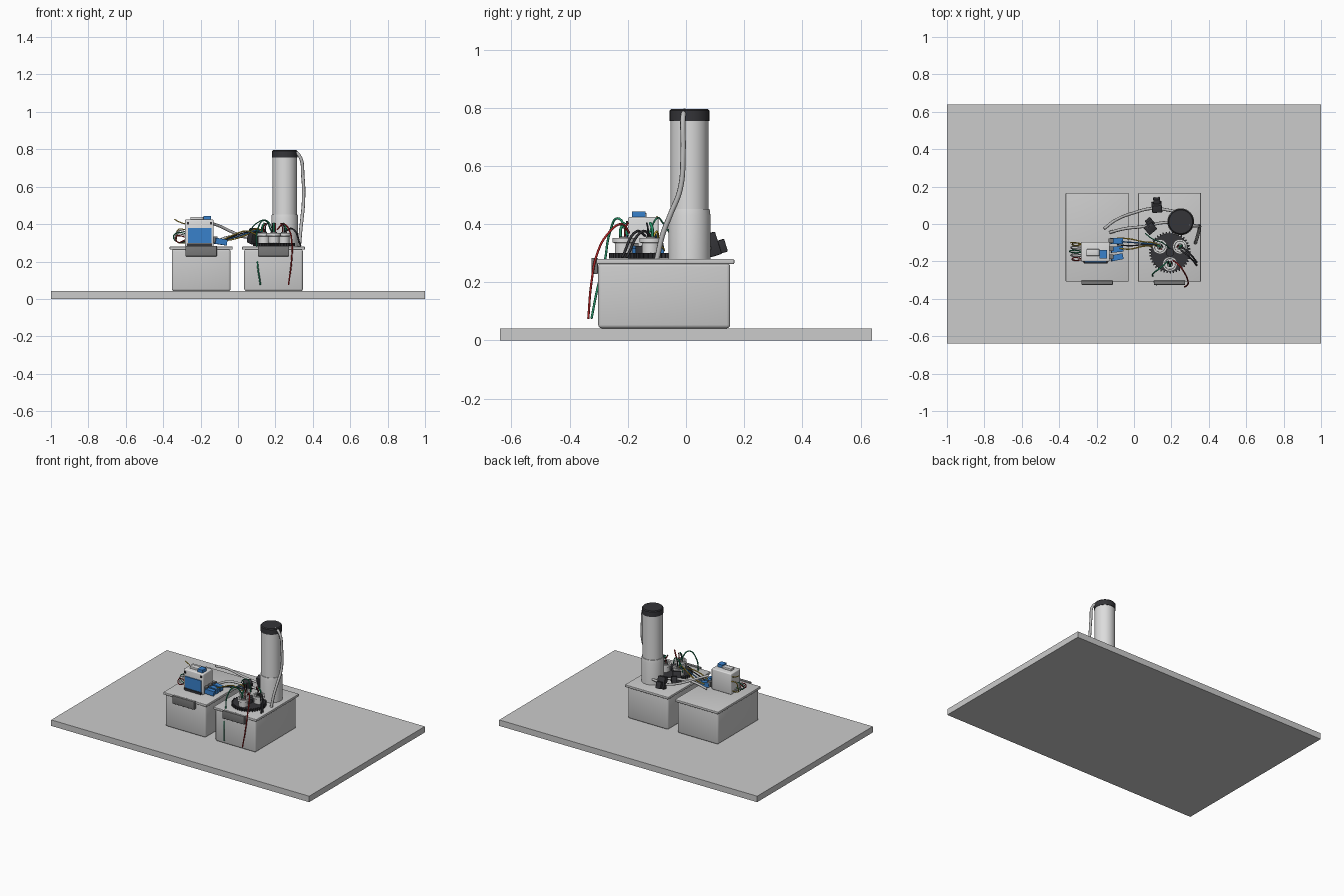
import bpy, bmesh, math
from mathutils import Vector, Matrix

if "Cube" in bpy.data.objects:
    bpy.data.objects.remove(bpy.data.objects["Cube"])


def material(name, rgb):
    m = bpy.data.materials.new(name)
    m.diffuse_color = (*rgb, 1)
    m.use_nodes = True
    m.node_tree.nodes["Principled BSDF"].inputs["Base Color"].default_value = m.diffuse_color
    return m


GREY = material("light grey", (0.60, 0.60, 0.60))
WHITE = material("off white", (0.72, 0.72, 0.72))
LATCH = material("mid grey", (0.19, 0.19, 0.19))
BLACK = material("soft black", (0.035, 0.035, 0.04))
HOSE = material("hose grey", (0.50, 0.50, 0.50))
BLUE = material("blue", (0.04, 0.22, 0.60))
RED = material("red", (0.45, 0.02, 0.02))
GREEN = material("green", (0.02, 0.30, 0.14))
YELLOW = material("yellow", (0.70, 0.48, 0.04))


def finish(name, bm, mat, smooth=False):
    bmesh.ops.recalc_face_normals(bm, faces=bm.faces)
    me = bpy.data.meshes.new(name)
    bm.to_mesh(me)
    bm.free()
    me.materials.append(mat)
    ob = bpy.data.objects.new(name, me)
    bpy.context.collection.objects.link(ob)
    if smooth:
        bpy.ops.object.select_all(action='DESELECT')
        ob.select_set(True)
        bpy.context.view_layer.objects.active = ob
        bpy.ops.object.shade_smooth_by_angle(angle=math.radians(35))
    return ob


def box(name, lo, hi, mat, bevel=0.0, rot=(0, 0, 0)):
    lo, hi = Vector(lo), Vector(hi)
    bm = bmesh.new()
    bmesh.ops.create_cube(bm, size=1)
    bmesh.ops.scale(bm, vec=hi - lo, verts=bm.verts)
    if bevel:
        bmesh.ops.bevel(bm, geom=bm.edges[:], offset=bevel, segments=3,
                        profile=0.5, affect='EDGES')
    ob = finish(name, bm, mat, bevel > 0)
    ob.location = (lo + hi) / 2
    ob.rotation_euler = rot
    return ob


def lathe(name, centre, profile, mat, n=40):
    # revolve (radius, height) points around a vertical axis
    bm = bmesh.new()
    vs = [bm.verts.new((r, 0, z)) for r, z in profile]
    es = [bm.edges.new(p) for p in zip(vs, vs[1:])]
    bmesh.ops.spin(bm, geom=vs + es, cent=(0, 0, 0), axis=(0, 0, 1),
                   angle=2 * math.pi, steps=n, use_duplicate=False)
    bmesh.ops.remove_doubles(bm, verts=bm.verts, dist=1e-5)
    ob = finish(name, bm, mat, True)
    ob.location = (*centre, 0)
    return ob


def tube(name, points, radius, mat):
    # smooth round cable through the points
    cu = bpy.data.curves.new(name, 'CURVE')
    cu.dimensions = '3D'
    cu.bevel_depth = radius
    cu.bevel_resolution = 2
    cu.use_fill_caps = True
    sp = cu.splines.new('BEZIER')
    sp.resolution_u = 8
    sp.bezier_points.add(len(points) - 1)
    for bp, p in zip(sp.bezier_points, points):
        bp.co = p
        bp.handle_left_type = bp.handle_right_type = 'AUTO'
    cu.materials.append(mat)
    ob = bpy.data.objects.new(name, cu)
    bpy.context.collection.objects.link(ob)
    return ob


# base slab
box("base_slab", (-1, -0.64, 0), (1, 0.64, 0.042), GREY)

# two lidded containers with front latches
for side, cx in (("left", -0.197), ("right", 0.190)):
    box(side + "_container", (cx - 0.157, -0.302, 0.042),
        (cx + 0.157, 0.152, 0.266), GREY, 0.012)
    box(side + "_lid", (cx - 0.168, -0.308, 0.263),
        (cx + 0.168, 0.166, 0.28), GREY, 0.004)
    box(side + "_latch", (cx - 0.084, -0.325, 0.228),
        (cx + 0.084, -0.303, 0.284), LATCH, 0.003)

# upright column
T = (0.25, 0.012)
lathe("column_sleeve", T, [(0, 0.278), (0.072, 0.278), (0.072, 0.43),
                           (0.069, 0.452), (0, 0.452)], WHITE)
lathe("column_tube", T, [(0, 0.45), (0.065, 0.45), (0.065, 0.76), (0, 0.76)], WHITE)
lathe("column_cap", T, [(0, 0.755), (0.068, 0.755), (0.068, 0.79),
                        (0.063, 0.796), (0, 0.796)], BLACK)
tube("column_hose", [(0.29, -0.005, 0.79), (0.325, -0.01, 0.77), (0.347, -0.01, 0.65),
                     (0.35, -0.02, 0.52), (0.342, -0.055, 0.43),
                     (0.335, -0.08, 0.365), (0.328, -0.1, 0.28)], 0.009, HOSE)

# toothed wheel
G = Vector((0.192, -0.152, 0))
bm = bmesh.new()
TEETH = 40
ring = []
for i in range(TEETH * 4):
    r = 0.112 if i % 4 < 2 else 0.101
    a = 2 * math.pi * i / (TEETH * 4)
    ring.append(bm.verts.new((G.x + r * math.cos(a), G.y + r * math.sin(a), 0.282)))
face = bm.faces.new(ring)
ext = bmesh.ops.extrude_face_region(bm, geom=[face])
bmesh.ops.translate(bm, vec=(0, 0, 0.018),
                    verts=[v for v in ext["geom"] if isinstance(v, bmesh.types.BMVert)])
finish("toothed_wheel", bm, BLACK)
lathe("wheel_hub", G.xy, [(0, 0.298), (0.022, 0.298), (0.022, 0.325), (0, 0.325)], BLACK, 24)

# three sensor cups on the wheel, each with a terminal and coloured leads
for k in range(3):
    a = math.radians(30 + 120 * k)
    c = G + Vector((math.cos(a), math.sin(a), 0)) * 0.062
    lathe("sensor_cup_%d" % k, c.xy,
          [(0, 0.298), (0.03, 0.298), (0.031, 0.335), (0.039, 0.337), (0.039, 0.353),
           (0.029, 0.353), (0.028, 0.343), (0, 0.343)], WHITE, 28)
    lathe("cup_core_%d" % k, c.xy, [(0, 0.34), (0.017, 0.34), (0.017, 0.357), (0, 0.357)],
          LATCH, 16)
    for j, m in enumerate((GREEN, RED, BLACK)):
        b = a + 2.1 * j
        p = c + Vector((math.cos(b), math.sin(b), 0)) * 0.01
        tube("cup_lead_%d_%d" % (k, j),
             [(p.x, p.y, 0.35), (p.x, p.y, 0.385),
              (p.x * 0.8 + G.x * 0.2, p.y * 0.8 + G.y * 0.2, 0.405)],
             0.005 if j == 0 else 0.003, m)

# loose leads hanging over the front
tube("red_lead", [(0.21, -0.195, 0.37), (0.24, -0.22, 0.40), (0.275, -0.27, 0.365),
                  (0.288, -0.305, 0.30), (0.286, -0.325, 0.2), (0.27, -0.336, 0.075)], 0.004, RED)
tube("green_lead", [(0.18, -0.2, 0.36), (0.14, -0.235, 0.42), (0.105, -0.262, 0.37),
                    (0.10, -0.28, 0.27), (0.105, -0.304, 0.18),
                    (0.12, -0.325, 0.075)], 0.004, GREEN)
for i in range(2):
    tube("black_lead_%d" % i, [(0.25, -0.12 - 0.02 * i, 0.36), (0.29, -0.15 - 0.02 * i, 0.375),
                               (0.335, -0.205 - 0.015 * i, 0.285)], 0.0045, BLACK)

# two black valves joined to grey hoses
for name, c, turn in (("rear_valve", (0.122, 0.09, 0.33), 0.1),
                      ("front_valve", (0.085, -0.02, 0.335), 0.7)):
    x, y, z = c
    box(name, (x - 0.027, y - 0.02, z - 0.04), (x + 0.027, y + 0.02, z + 0.04), BLACK,
        0.004, (0.3, 0, turn))
    box(name + "_plug", (x - 0.018, y + 0.012, z - 0.03), (x + 0.018, y + 0.047, z + 0.015),
        BLACK, 0.003, (0.3, 0, turn))
tube("rear_hose", [(-0.16, -0.025, 0.41), (-0.10, 0.02, 0.39), (0.0, 0.06, 0.345),
                   (0.10, 0.083, 0.32), (0.21, 0.07, 0.32)], 0.008, HOSE)
tube("front_hose", [(-0.13, -0.045, 0.30), (-0.05, -0.025, 0.33), (0.06, -0.012, 0.33),
                    (0.14, 0.005, 0.32), (0.2, 0.01, 0.32)], 0.008, HOSE)

# control unit on the left container
box("control_unit", (-0.283, -0.2, 0.279), (-0.13, -0.095, 0.424), WHITE, 0.006)
box("control_screen", (-0.266, -0.206, 0.298), (-0.142, -0.199, 0.378), BLUE)
box("screen_foot", (-0.266, -0.21, 0.282), (-0.142, -0.199, 0.296), BLACK)
for sx in (-0.268, -0.145):
    for sz in (0.405, 0.289):
        box("unit_screw", (sx - 0.006, -0.206, sz - 0.006), (sx + 0.006, -0.199, sz + 0.006), BLACK)
box("top_relay", (-0.185, -0.185, 0.422), (-0.145, -0.14, 0.444), BLUE)
box("top_plate", (-0.255, -0.17, 0.422), (-0.185, -0.135, 0.438), WHITE, 0.003)
for i in range(3):
    y = -0.09 - 0.043 * i
    box("blue_terminal_%d" % i, (-0.123, y - 0.018, 0.29), (-0.06, y + 0.014, 0.322), BLUE, 0,
        (0, 0.15, 0.1 * i))
    box("terminal_body_%d" % i, (-0.135, y - 0.012, 0.3), (-0.11, y + 0.012, 0.335), LATCH)

# wires looping at the left of the control unit
for i, m in enumerate((YELLOW, WHITE, GREEN, WHITE, RED)):
    y = -0.105 - 0.02 * i
    reach = -0.345 + 0.008 * abs(i - 2)
    tube("loop_wire_%d" % i, [(-0.28, y, 0.37 - 0.01 * i), (-0.32, y + 0.005, 0.37 - 0.008 * i),
                              (reach, y, 0.335), (-0.325, y - 0.008, 0.305),
                              (-0.28, y - 0.008, 0.30 + 0.004 * i)], 0.003, m)
tube("free_yellow_wire", [(-0.28, -0.11, 0.40), (-0.31, -0.1, 0.41), (-0.34, -0.1, 0.425)],
     0.003, YELLOW)

# wires linking the control unit and the wheel
for i, m in enumerate((YELLOW, BLUE, BLACK, YELLOW)):
    y = -0.075 - 0.018 * i
    tube("link_wire_%d" % i, [(-0.09, y, 0.31), (-0.02, y - 0.005, 0.32 + 0.008 * i),
                              (0.05, -0.095 - 0.008 * i, 0.345 + 0.006 * i),
                              (0.10, -0.10 - 0.006 * i, 0.375 - 0.01 * i),
                              (0.14, -0.115, 0.35)], 0.0035, m)
tube("green_arc", [(0.06, -0.05, 0.36), (0.1, -0.08, 0.405), (0.15, -0.1, 0.42),
                   (0.19, -0.13, 0.36)], 0.003, GREEN)
